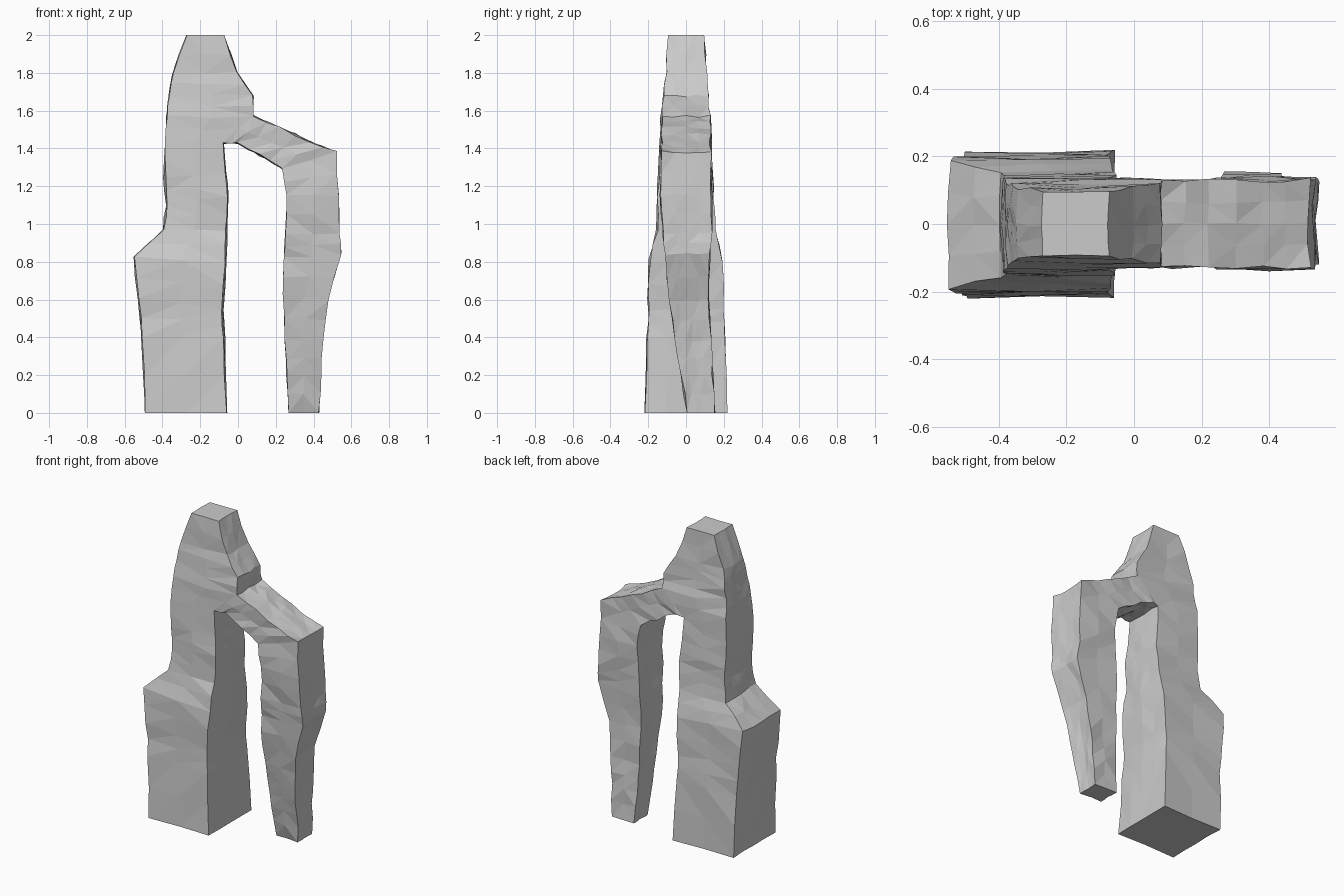
import bpy, bmesh, random
from mathutils import Vector

if "Cube" in bpy.data.objects:
    bpy.data.objects.remove(bpy.data.objects["Cube"])

random.seed(4)
bm = bmesh.new()


def ring(a, b, y0, y1, bulge=0.008):
    """Six-point section from edge a to edge b (x, z), spanning y0..y1."""
    ym = (y0 + y1) / 2
    va, vb = Vector((a[0], 0, a[1])), Vector((b[0], 0, b[1]))
    out = Vector((vb.x - va.x, 0, 0)).normalized() * bulge
    pts = []
    for p, y, o in ((va, y0, 0), (va, ym, -1), (va, y1, 0),
                    (vb, y1, 0), (vb, ym, 1), (vb, y0, 0)):
        pts.append(bm.verts.new(p + out * o + Vector((0, y, 0))))
    return pts


def skin(r0, r1, skip=()):
    for k in range(6):
        if k not in skip:
            n = (k + 1) % 6
            bm.faces.new((r0[k], r0[n], r1[n], r1[k]))


# main pillar: left x, left z, right x, right z, y min, y max
pillar = [
    (-.49, 0, -.06, 0, -.215, .215),
    (-.505, .4, -.078, .4, -.205, .202),
    (-.525, .6, -.085, .55, -.2, .198),
    (-.545, .83, -.068, .8, -.195, .192),
    (-.39, .965, -.065, .96, -.155, .152),
    (-.375, 1.1, -.055, 1.15, -.15, .147),
    (-.385, 1.25, -.067, 1.27, -.145, .142),
    (-.385, 1.43, -.075, 1.43, -.14, .135),
    (-.378, 1.57, .08, 1.57, -.13, .125),
    (-.365, 1.68, .08, 1.68, -.117, .115),
    (-.345, 1.8, -.005, 1.8, -.107, .107),
    (-.27, 2, -.075, 2, -.095, .095),
]
rings = [ring((p[0], p[1]), (p[2], p[3]), p[4], p[5],
              0.008 if 0 < p[1] < 1.4 else 0) for p in pillar]
for i in range(len(rings) - 1):
    skin(rings[i], rings[i + 1], (3, 4) if i == 7 else ())
bm.faces.new(rings[0])
bm.faces.new(rings[-1])

# arm and outer leg grow from the opening: inner x, z, outer x, z, y min, y max
low, up = rings[7], rings[8]
prev = [low[5], low[4], low[3], up[3], up[4], up[5]]
leg = [
    (0, 1.427, .22, 1.51, -.127, .127),
    (.11, 1.365, .38, 1.44, -.127, .128),
    (.235, 1.295, .52, 1.38, -.128, .13),
    (.258, 1.15, .535, 1.15, -.135, .137),
    (.25, .95, .54, .95, -.12, .133),
    (.242, .82, .545, .84, -.107, .127),
    (.238, .62, .475, .6, -.092, .122),
    (.25, .38, .448, .38, -.055, .13),
    (.258, .2, .44, .2, -.03, .142),
    (.265, 0, .43, 0, .01, .155),
]
for j, p in enumerate(leg):
    r = ring((p[0], p[1]), (p[2], p[3]), p[4], p[5], 0 if j < 2 else -.008)
    skin(prev, r)
    prev = r
bm.faces.new(prev)

# chipped stone facets
bm.normal_update()
bmesh.ops.subdivide_edges(bm, edges=bm.edges[:], cuts=1, use_grid_fill=True)
for v in bm.verts:
    end = v.co.z < .001 or v.co.z > 1.999
    v.co += Vector((random.uniform(-.004, .004), random.uniform(-.007, .007),
                    0 if end else random.uniform(-.008, .008)))
bmesh.ops.triangulate(bm, faces=[f for f in bm.faces if len(f.verts) == 4])
bmesh.ops.recalc_face_normals(bm, faces=bm.faces[:])

mesh = bpy.data.meshes.new("rock_arch")
bm.to_mesh(mesh)
bm.free()
bpy.context.collection.objects.link(bpy.data.objects.new("rock_arch", mesh))
